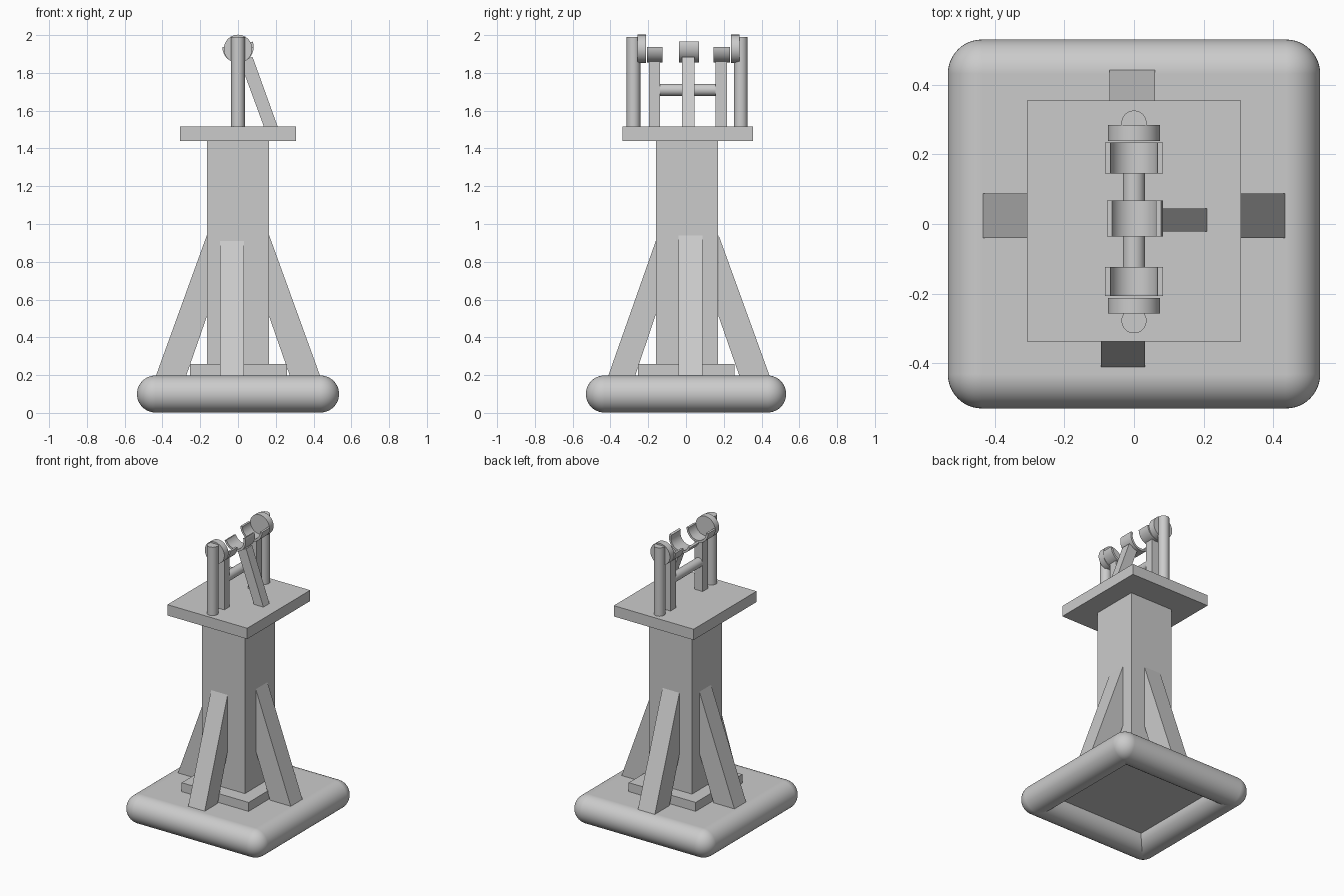
import bpy, bmesh, math
from mathutils import Vector

if "Cube" in bpy.data.objects:
    bpy.data.objects.remove(bpy.data.objects["Cube"])


def make(name, bm, smooth=False):
    bmesh.ops.recalc_face_normals(bm, faces=bm.faces)
    me = bpy.data.meshes.new(name)
    bm.to_mesh(me)
    bm.free()
    ob = bpy.data.objects.new(name, me)
    bpy.context.collection.objects.link(ob)
    if smooth:
        bpy.ops.object.select_all(action='DESELECT')
        ob.select_set(True)
        bpy.context.view_layer.objects.active = ob
        bpy.ops.object.shade_smooth_by_angle(angle=math.radians(35))
    return ob


def prism(name, pts, vec, smooth=False):
    """Extrude a closed 3D outline along vec."""
    bm = bmesh.new()
    f = bm.faces.new([bm.verts.new(p) for p in pts])
    r = bmesh.ops.extrude_face_region(bm, geom=[f])
    vs = [g for g in r['geom'] if isinstance(g, bmesh.types.BMVert)]
    bmesh.ops.translate(bm, verts=vs, vec=vec)
    return make(name, bm, smooth)


def box(name, x0, x1, y0, y1, z0, z1):
    return prism(name, [(x0, y0, z0), (x1, y0, z0), (x1, y1, z0), (x0, y1, z0)], (0, 0, z1 - z0))


def rod(name, a, b, r, n=48):
    a, b = Vector(a), Vector(b)
    d = b - a
    q = d.to_track_quat('Z', 'Y')
    ring = [a + q @ Vector((r * math.cos(t), r * math.sin(t), 0))
            for t in (2 * math.pi * i / n for i in range(n))]
    return prism(name, ring, d, True)


def cradle(name, y0, y1, tilt):
    """Half pipe along y, open upward, tilted about y."""
    n, ro, ri, zc = 24, 0.083, 0.068, 1.937
    ang = [math.pi + tilt + math.pi * i / n for i in range(n + 1)]
    arc = [(ro * math.cos(t), y0, zc + ro * math.sin(t)) for t in ang]
    arc += [(ri * math.cos(t), y0, zc + ri * math.sin(t)) for t in reversed(ang)]
    return prism(name, arc, (0, y1 - y0, 0), True)


# Base: rounded tube frame around a slab
ax, ay, zc, r = 0.437, 0.432, 0.1, 0.098
for s in (-1, 1):
    rod("base_side_tube", (s * ax, -ay, zc), (s * ax, ay, zc), r)
    rod("base_end_tube", (-ax, s * ay, zc), (ax, s * ay, zc), r)
    for t in (-1, 1):
        bm = bmesh.new()
        bmesh.ops.create_uvsphere(bm, u_segments=48, v_segments=24, radius=r)
        bmesh.ops.translate(bm, verts=bm.verts, vec=(s * ax, t * ay, zc))
        make("base_corner", bm, True)
box("base_slab", -ax, ax, -ay, ay, 0.1, 0.198)

# Column with foot and top plate
box("column_foot", -0.255, 0.26, -0.255, 0.258, 0.19, 0.26)
box("column", -0.165, 0.165, -0.16, 0.17, 0.2, 1.45)
box("top_plate", -0.307, 0.307, -0.337, 0.355, 1.44, 1.515)

# Slanted braces on all four sides
profile = [(0.165, 0.94), (0.435, 0.195), (0.275, 0.195), (0.165, 0.51)]
for s in (-1, 1):
    prism("side_brace", [(s * u, -0.04, z) for u, z in profile], (0, 0.128, 0))
prism("back_brace", [(-0.07, u + 0.008, z) for u, z in profile], (0.13, 0, 0))
prism("front_brace", [(-0.095, -u, z) for u, z in
      [(0.16, 0.91), (0.412, 0.195), (0.27, 0.195), (0.16, 0.52)]], (0.127, 0, 0))

# Outer round posts with end discs
for y, d0, d1 in ((-0.278, -0.257, -0.212), (0.29, 0.238, 0.284)):
    rod("round_post", (0, y, 1.51), (0, y, 1.99), 0.036)
    rod("end_disc", (0, d0, 1.927), (0, d1, 1.927), 0.075)

# Square posts carrying upright cradles
for p0, p1, c0, c1 in ((-0.196, -0.138, -0.207, -0.124), (0.155, 0.216, 0.145, 0.234)):
    box("cradle_post", -0.032, 0.032, p0, p1, 1.51, 1.864)
    cradle("side_cradle", c0, c1, 0)
rod("cross_bar", (0, -0.15, 1.71), (0, 0.17, 1.71), 0.032)

# Leaning strut carrying the tilted middle cradle
prism("leaning_strut", [(0.139, -0.021, 1.51), (0.212, -0.021, 1.51),
      (0.077, -0.021, 1.885), (0.01, -0.021, 1.861)], (0, 0.066, 0))
cradle("middle_cradle", -0.036, 0.068, math.radians(20))
